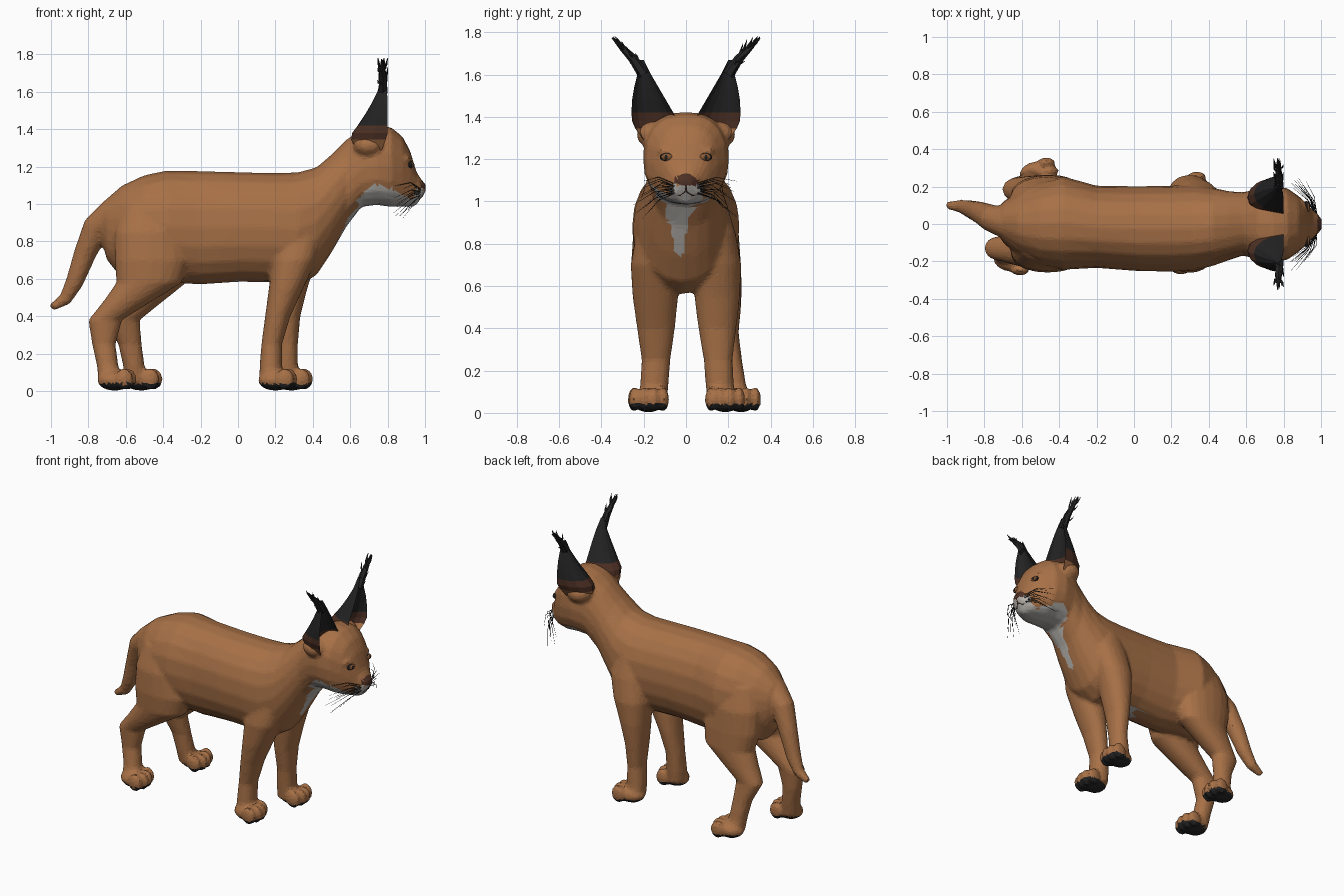
import bpy, bmesh, math, random
from mathutils import Vector, Matrix
from mathutils.bvhtree import BVHTree

if "Cube" in bpy.data.objects:
    bpy.data.objects.remove(bpy.data.objects["Cube"])

random.seed(4)
X, Y, Z = Vector((1, 0, 0)), Vector((0, 1, 0)), Vector((0, 0, 1))


def material(name, rgb):
    m = bpy.data.materials.new(name)
    m.diffuse_color = (*rgb, 1)
    m.use_nodes = True
    m.node_tree.nodes["Principled BSDF"].inputs["Base Color"].default_value = m.diffuse_color
    return m


TAN = material("tan fur", (0.39, 0.165, 0.063))
BROWN = material("dark brown", (0.075, 0.03, 0.018))
BLACK = material("black fur", (0.018, 0.017, 0.017))
WHITE = material("pale fur", (0.48, 0.46, 0.43))
AMBER = material("amber", (0.25, 0.10, 0.035))


def finish(name, bm, *mats):
    bmesh.ops.recalc_face_normals(bm, faces=bm.faces)
    me = bpy.data.meshes.new(name)
    bm.to_mesh(me)
    bm.free()
    ob = bpy.data.objects.new(name, me)
    bpy.context.collection.objects.link(ob)
    for m in mats:
        me.materials.append(m)
    return ob


def bridge(bm, rings):
    """Skin a list of point rings and cap both ends."""
    vs = [[bm.verts.new(p) for p in r] for r in rings]
    n = len(vs[0])
    for a, b in zip(vs, vs[1:]):
        for i in range(n):
            j = (i + 1) % n
            bm.faces.new((a[i], a[j], b[j], b[i]))
    bm.faces.new(vs[0][::-1])
    bm.faces.new(vs[-1])


def oval(c, u, v, n=20, e=0.92):
    pts = []
    for i in range(n):
        a = 2 * math.pi * i / n
        ca, sa = math.cos(a), math.sin(a)
        pts.append(Vector(c) + u * math.copysign(abs(ca) ** e, ca) + v * math.copysign(abs(sa) ** e, sa))
    return pts


def tube(bm, pts, radii, ref, n=5):
    pts = [Vector(p) for p in pts]
    rings = []
    for i, (p, r) in enumerate(zip(pts, radii)):
        t = pts[min(i + 1, len(pts) - 1)] - pts[max(i - 1, 0)]
        u = t.cross(ref).normalized()
        rings.append(oval(p, u * r, t.cross(u).normalized() * r, n, 1))
    bridge(bm, rings)


def ball(bm, c, r, seg=14):
    bmesh.ops.create_uvsphere(bm, u_segments=seg, v_segments=seg // 2 + 2, radius=1,
                              matrix=Matrix.LocRotScale(Vector(c), None, Vector(r)))


def legs(bm, rows, dx, dy):
    """Near leg as given, far leg mirrored and stepped forward towards the foot."""
    for side in (-1, 1):
        rings = []
        for z, x0, x1, y, h in rows:
            f = max(0, min(1, (0.65 - z) / 0.4)) * (side > 0)
            c = ((x0 + x1) / 2 + dx * f, side * (y + dy * f), z)
            rings.append(oval(c, X * (x1 - x0) / 2, Y * h))
        bridge(bm, rings)
        # paw and four toes
        fx, fy = (dx, dy) if side > 0 else (0, 0)
        px, py = rows[0][1] + 0.085 + fx, side * (rows[0][3] + 0.015 + fy)
        ball(bm, (px, py, 0.058), (0.095, 0.075, 0.056))
        for k in (-1.5, -0.5, 0.5, 1.5):
            ball(bm, (px + 0.078 - 0.018 * abs(k), py + k * 0.045, 0.064), (0.05, 0.028, 0.058))


# Torso, neck and head: x, top z, bottom z, half width, middle y
spine = [(-.74, .98, .84, .04, .01), (-.70, 1.03, .70, .11, .01), (-.62, 1.10, .60, .17, 0), (-.50, 1.155, .58, .225, 0),
         (-.38, 1.18, .58, .25, .005), (-.20, 1.177, .57, .22, -.015), (.02, 1.17, .585, .227, -.025),
         (.20, 1.167, .58, .23, -.025), (.32, 1.17, .56, .23, -.02), (.42, 1.197, .62, .21, -.015),
         (.50, 1.265, .74, .187, -.01), (.58, 1.345, .88, .17, 0), (.66, 1.40, .985, .187, 0),
         (.74, 1.425, .995, .205, 0), (.82, 1.41, .985, .192, 0), (.88, 1.36, .985, .15, 0),
         (.92, 1.285, .985, .113, 0), (.955, 1.17, 1.0, .075, 0), (.985, 1.125, 1.04, .05, 0), (1.003, 1.11, 1.07, .03, 0)]
skin = bmesh.new()
bridge(skin, [oval((x, c, (t + b) / 2), Y * w, Z * (t - b) / 2, 20, .92 if x < .6 else .84) for x, t, b, w, c in spine])

# Front and hind legs: z, back x, front x, y, half width
legs(skin, [(.05, .115, .24, .16, .07), (.13, .115, .235, .15, .067), (.25, .125, .235, .142, .068),
            (.40, .145, .28, .142, .09), (.55, .165, .35, .145, .108), (.70, .18, .42, .15, .112),
            (.85, .20, .46, .13, .105), (1.0, .25, .42, .11, .08)], .085, .01)
legs(skin, [(.05, -.745, -.62, .165, .065), (.14, -.755, -.64, .145, .058), (.25, -.78, -.655, .13, .055),
            (.38, -.80, -.62, .13, .065), (.48, -.72, -.46, .14, .085), (.58, -.65, -.30, .15, .10),
            (.70, -.66, -.26, .15, .11), (.85, -.66, -.28, .135, .115), (1.0, -.62, -.32, .10, .10)], .14, .08)

# Tail, muzzle pads, brows, ear roots and chin
tube(skin, [(-.66, 0, .95), (-.76, .03, .87), (-.82, .06, .73), (-.875, .08, .58), (-.925, .095, .49), (-1.0, .1, .445)],
     [.09, .074, .06, .048, .036, .02], Y, 12)
for s in (-1, 1):
    ball(skin, (.945, s * .037, 1.055), (.04, .04, .033))
    ball(skin, (.90, s * .09, 1.24), (.025, .045, .02))
    ball(skin, (.70, s * .15, 1.315), (.085, .085, .065))
ball(skin, (.925, 0, 1.015), (.04, .045, .03))

# Merge into one faceted skin
body = finish("body", skin, TAN)
m = body.modifiers.new("merge", 'REMESH')
m.mode, m.voxel_size = 'VOXEL', 0.013
m = body.modifiers.new("soften", 'SMOOTH')
m.factor, m.iterations = 0.5, 4
m = body.modifiers.new("facets", 'DECIMATE')
m.ratio = 0.2
merged = bpy.data.meshes.new_from_object(body.evaluated_get(bpy.context.evaluated_depsgraph_get()))
body.modifiers.clear()
body.data = merged
merged.materials.clear()
for mat in (TAN, BROWN, BLACK, WHITE):
    merged.materials.append(mat)


def body_colour(c, n):
    x, y, z = c
    if z < .04 and n.z < .2:
        return 2                                             # paw pads
    if x > .95 and 1.078 < z < 1.128 - abs(y) * .3 and abs(y) < .06:
        return 1                                             # nose
    if x > .9 and abs(y) < .08 and z < 1.076:
        return 3                                             # muzzle
    top = min(1.0 + (x - .62) * 1.1, 1.1 - max(0, x - .78) * .5) - (.04 if y > 0 else 0)
    if x > .64 and z < top and n.x < .6:
        return 3                                             # throat and cheeks
    if x > .45 and .75 < z < 1.02 and n.x > .2 and abs(y + .035) < .015 + (z - .75) * .22:
        return 3                                             # chest blaze
    if n.z < -.85 and .5 < z < .65 and -.04 < x < .11 and abs(y) < .05:
        return 3                                             # belly patch
    return 0


for p in merged.polygons:
    p.use_smooth = False
    p.material_index = body_colour(p.center, p.normal)

bm = bmesh.new()
bm.from_mesh(merged)
tree = BVHTree.FromBMesh(bm)
bm.free()


def surf(y, z, out=0.0):
    hit = tree.ray_cast(Vector((2, y, z)), -X)[0] or Vector((.93, y, z))
    return hit + X * out


# Ears: cupped, open to the front.  z, back x, front x, inner y, outer y
ear_rows = [(1.29, .63, .77, .06, .20), (1.345, .605, .79, .045, .24), (1.38, .61, .80, .045, .255),
            (1.42, .64, .80, .06, .258), (1.48, .68, .80, .095, .255), (1.54, .715, .80, .13, .245),
            (1.60, .745, .797, .165, .23), (1.67, .765, .785, .20, .22)]
for s, side in ((-1, "right"), (1, "left")):
    bm = bmesh.new()
    rings = []
    for z, x0, x1, y0, y1 in ear_rows:
        ring = []
        for i in range(16):
            a = 2 * math.pi * i / 16
            depth = (1 if math.cos(a) < 0 else .45) * abs(math.cos(a))
            ring.append((x1 - (x1 - x0) * depth, s * ((y0 + y1) / 2 + (y1 - y0) / 2 * math.sin(a)), z))
        rings.append(ring)
    bridge(bm, rings)
    ear = finish(side + "_ear", bm, TAN, BROWN, BLACK)
    for p in ear.data.polygons:
        p.material_index = 0 if p.center.z < 1.34 else 1 if p.center.z < 1.42 else 2

    # Ear tuft: a core with loose strands
    bm = bmesh.new()
    core = [Vector((.775, s * .2, 1.60)), Vector((.775, s * .25, 1.675)),
            Vector((.772, s * .30, 1.725)), Vector((.768, s * .35, 1.775))]
    tube(bm, core, [.028, .022, .015, .003], X, 6)
    for i in range(22):
        k = random.uniform(0, 2)
        a = core[int(k)].lerp(core[int(k) + 1], k % 1)
        d = Vector((random.uniform(-.03, .03), s * random.uniform(.01, .06), random.uniform(.03, .08)))
        b = a + d
        b.z, b.y = min(b.z, 1.78), max(-.35, min(.35, b.y))
        tube(bm, [a, (a + b) / 2 + X * d.x * .3, b], [.007, .006, .001], X, 4)
    finish(side + "_ear_tuft", bm, BLACK)

    # Eye: dark rim, amber iris, pupil
    e = surf(s * .088, 1.21, -.006)
    for name, r, out, mat in (("rim", (.016, .036, .02), .0, BLACK), ("iris", (.016, .03, .017), .004, AMBER),
                              ("pupil", (.007, .009, .011), .015, BLACK)):
        bm = bmesh.new()
        ball(bm, e + Vector((out, s * out * .4, 0)), r, 12)
        finish(f"{side}_eye_{name}", bm, mat)

    # Whiskers
    bm = bmesh.new()
    for i in range(12):
        a = surf(s * random.uniform(.045, .07), 1.04 + .004 * i, -.004)
        b = Vector((random.uniform(.83, .93), s * random.uniform(.17, .25), .92 + .016 * i))
        mid = (a + b) / 2 + Vector((.02, 0, .025))
        tube(bm, [a, mid, b], [.002, .0016, .0006], Z, 4)
    finish(side + "_whiskers", bm, BLACK)

    # Mouth line
    bm = bmesh.new()
    tube(bm, [surf(s * y, z) for y, z in ((.001, 1.075), (.004, 1.045), (.03, 1.028), (.06, 1.035))],
         [.003, .003, .003, .002], X, 5)
    finish(side + "_mouth_line", bm, BROWN)
